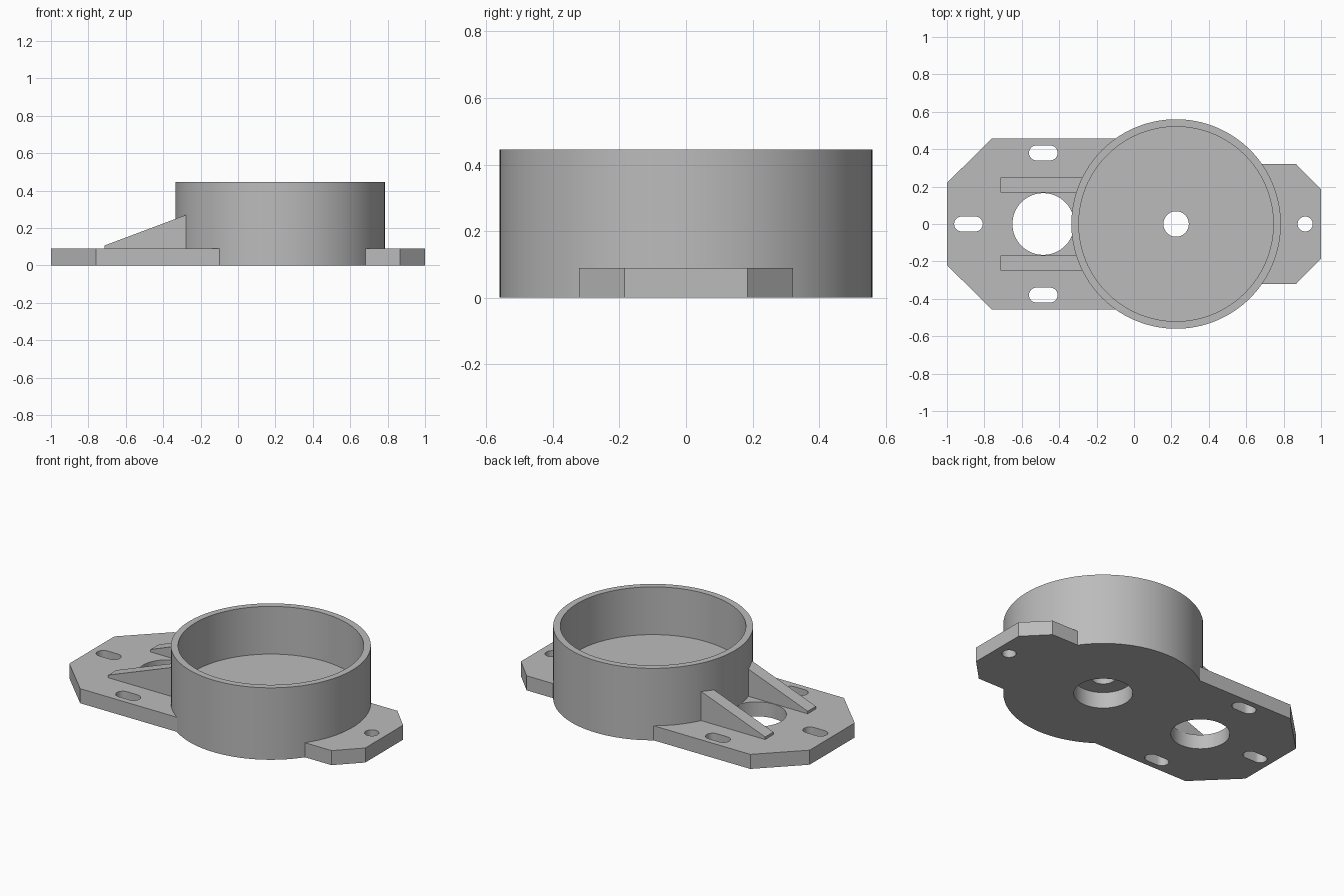
import bpy, bmesh, math
from mathutils import Vector

cube = bpy.data.objects.get("Cube")
if cube:
    bpy.data.objects.remove(cube, do_unlink=True)

CUP_X, CUP_R, WALL, HEIGHT = 0.225, 0.56, 0.04, 0.445
PLATE_H, FLOOR_Z, RECESS_Z = 0.09, 0.15, 0.1
BORE_R, BORE_X = 0.165, -0.485
EPS = 0.05

grey = bpy.data.materials.new("plain grey")
grey.use_nodes = True
grey.diffuse_color = (0.5, 0.5, 0.5, 1)
grey.node_tree.nodes["Principled BSDF"].inputs["Base Color"].default_value = (0.5, 0.5, 0.5, 1)


def prism(name, outline, offset):
    """Extrude a closed 3D outline along an offset vector."""
    bm = bmesh.new()
    face = bm.faces.new([bm.verts.new(p) for p in outline])
    ext = bmesh.ops.extrude_face_region(bm, geom=[face])
    moved = [g for g in ext["geom"] if isinstance(g, bmesh.types.BMVert)]
    bmesh.ops.translate(bm, verts=moved, vec=Vector(offset))
    bmesh.ops.recalc_face_normals(bm, faces=bm.faces)
    mesh = bpy.data.meshes.new(name)
    bm.to_mesh(mesh)
    bm.free()
    mesh.materials.append(grey)
    obj = bpy.data.objects.new(name, mesh)
    bpy.context.collection.objects.link(obj)
    return obj


def slab(name, points, z0, z1):
    return prism(name, [(x, y, z0) for x, y in points], (0, 0, z1 - z0))


def slot(name, x, y, radius, z0, z1, length=0.0, steps=32):
    """Round disc, or a slot lengthened along x."""
    pts = []
    for side, start in ((1, -math.pi / 2), (-1, math.pi / 2)):
        for i in range(steps + (1 if length else 0)):
            a = start + math.pi * i / steps
            pts.append((x + side * length / 2 + radius * math.cos(a), y + radius * math.sin(a)))
    return slab(name, pts, z0, z1)


def combine(body, other, operation):
    mod = body.modifiers.new(operation.title(), "BOOLEAN")
    mod.operation, mod.solver, mod.object = operation, "EXACT", other
    other.hide_render = True
    bpy.context.view_layer.objects.active = body
    bpy.ops.object.modifier_apply(modifier=mod.name)
    bpy.data.objects.remove(other, do_unlink=True)


# Cup body
bracket = slot("cup_bracket", CUP_X, 0, CUP_R, 0, HEIGHT, steps=64)

# Wide mounting flange and narrow tab, both with chamfered corners
half_flange = [(CUP_X, 0.457), (-0.76, 0.457), (-1, 0.22)]
half_tab = [(CUP_X, 0.322), (0.865, 0.322), (1, 0.185)]
for name, half in (("mounting_flange", half_flange), ("mounting_tab", half_tab)):
    points = half + [(x, -y) for x, y in reversed(half)]
    combine(bracket, slab(name, points, 0, PLATE_H), "UNION")

# Sloping ribs bracing the cup wall
for y in (0.168, -0.248):
    profile = [(-0.715, 0.04), (-0.715, 0.106), (-0.27, 0.273), (-0.2, 0.273), (-0.2, 0.04)]
    combine(bracket, prism("rib", [(x, y, z) for x, z in profile], (0, 0.08, 0)), "UNION")

# Cup cavity, stepped centre hole and round clearance hole
cuts = [
    slot("cavity", CUP_X, 0, CUP_R - WALL, FLOOR_Z, HEIGHT + EPS, steps=64),
    slot("centre_recess", CUP_X, 0, BORE_R, -EPS, RECESS_Z),
    slot("centre_hole", CUP_X, 0, 0.068, -EPS, FLOOR_Z + EPS),
    slot("clearance_hole", BORE_X, 0, BORE_R, -EPS, PLATE_H),
    slot("tab_hole", 0.915, 0, 0.04, -EPS, PLATE_H + EPS),
]
# Fixing slots in the flange
for x, y in ((BORE_X, 0.38), (BORE_X, -0.38), (-0.885, 0)):
    cuts.append(slot("fixing_slot", x, y, 0.04, -EPS, PLATE_H + EPS, length=0.073, steps=16))
for cutter in cuts:
    combine(bracket, cutter, "DIFFERENCE")

# Smooth round walls, sharp corners
bpy.ops.object.select_all(action="DESELECT")
bracket.select_set(True)
bpy.context.view_layer.objects.active = bracket
bpy.ops.object.shade_smooth_by_angle(angle=math.radians(30))
